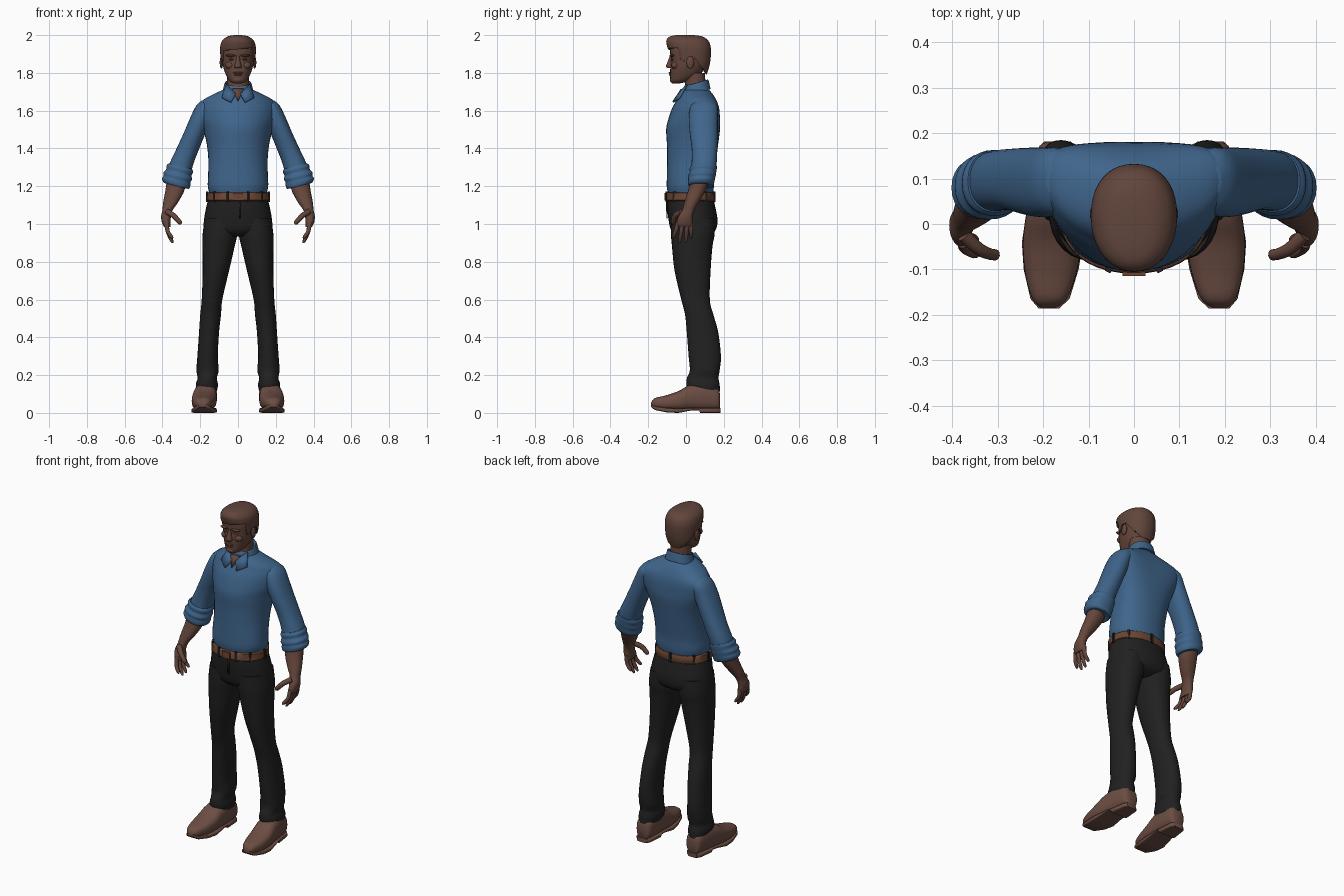
import bpy, bmesh, math
from mathutils import Vector

cube = bpy.data.objects.get("Cube")
if cube:
    bpy.data.objects.remove(cube, do_unlink=True)


def material(name, *rgb):
    mat = bpy.data.materials.new(name)
    mat.use_nodes = True
    mat.diffuse_color = (*rgb, 1)
    mat.node_tree.nodes["Principled BSDF"].inputs["Base Color"].default_value = (*rgb, 1)
    return mat


SKIN = material("brown skin", .13, .062, .045)
HAIR = material("brown hair", .12, .06, .045)
SHIRT = material("blue cotton", .05, .13, .26)
TROUSERS = material("black cloth", .015, .015, .015)
BELT = material("belt leather", .15, .06, .032)
SHOE = material("shoe leather", .15, .075, .056)
parts = []


def finish(name, bm, mat, mirror=False):
    bmesh.ops.recalc_face_normals(bm, faces=bm.faces)
    mesh = bpy.data.meshes.new(name)
    bm.to_mesh(mesh)
    bm.free()
    mesh.materials.append(mat)
    obj = bpy.data.objects.new(name, mesh)
    bpy.context.collection.objects.link(obj)
    if mirror:
        obj.modifiers.new("mirror", "MIRROR").use_mirror_merge = False
    parts.append(obj)
    return obj


def smooth_rows(rows, steps):
    """Catmull-Rom interpolation between section rows."""
    vectors = [Vector(row) for row in rows]
    padded = [vectors[0]] + vectors + [vectors[-1]]
    result = []
    for a, b, c, d in zip(padded, padded[1:], padded[2:], padded[3:]):
        for i in range(steps):
            t = i / steps
            result.append(b + (c - a) * (t / 2) + (a * 2 - b * 5 + c * 4 - d) * (t * t / 2)
                          + (b * 3 - a - c * 3 + d) * (t ** 3 / 2))
    return result + [vectors[-1]]


def loft(name, rows, mat, mirror=False, axis="z", power=2.2, steps=4, sides=28, warp=None):
    """Skin rounded sections; a row is (a min, a max, b min, b max, position on axis)."""
    bm = bmesh.new()
    rings = []
    for a0, a1, b0, b1, t in smooth_rows(rows, steps):
        ring = []
        for i in range(sides):
            angle = math.tau * i / sides
            c, s = math.cos(angle), math.sin(angle)
            a = (a0 + a1) / 2 + (a1 - a0) / 2 * math.copysign(abs(c) ** (2 / power), c)
            b = (b0 + b1) / 2 + (b1 - b0) / 2 * math.copysign(abs(s) ** (2 / power), s)
            co = Vector((a, b, t) if axis == "z" else (a, t, b))
            ring.append(bm.verts.new(warp(co) if warp else co))
        rings.append(ring)
    for low, high in zip(rings, rings[1:]):
        for i in range(sides):
            j = (i + 1) % sides
            bm.faces.new((low[i], low[j], high[j], high[i]))
    bm.faces.new(rings[0])
    bm.faces.new(rings[-1])
    return finish(name, bm, mat, mirror)


def centred(rows):
    return [(-half, half, *rest) for half, *rest in rows]


def blob(name, place, size, mat, mirror=False):
    bm = bmesh.new()
    bmesh.ops.create_uvsphere(bm, u_segments=16, v_segments=10, radius=1)
    bmesh.ops.scale(bm, vec=size, verts=bm.verts)
    bmesh.ops.translate(bm, vec=place, verts=bm.verts)
    return finish(name, bm, mat, mirror)


def plate(name, points, mat, mirror=False, thick=.006):
    bm = bmesh.new()
    bm.faces.new([bm.verts.new(p) for p in points])
    obj = finish(name, bm, mat, mirror)
    solid = obj.modifiers.new("thickness", "SOLIDIFY")
    solid.thickness, solid.offset = thick, 0
    return obj


def box(name, place, size, mat, turn=0):
    bm = bmesh.new()
    bmesh.ops.create_cube(bm, size=1)
    bmesh.ops.scale(bm, vec=size, verts=bm.verts)
    obj = finish(name, bm, mat)
    obj.location = place
    obj.rotation_euler.z = turn
    return obj


def finger(name, points, radius):
    """Tapered round tube through the joints."""
    rows = smooth_rows(points, 3)
    bm = bmesh.new()
    rings = []
    for k, p in enumerate(rows):
        tangent = (rows[min(k + 1, len(rows) - 1)] - rows[max(k - 1, 0)]).normalized()
        u = tangent.cross(Vector((0, 1, .3))).normalized()
        v = tangent.cross(u)
        r = radius * (1 - .3 * k / len(rows)) * (.5 if k == len(rows) - 1 else 1)
        rings.append([bm.verts.new(p + (u * math.cos(q) + v * math.sin(q)) * r)
                      for q in (math.tau * i / 10 for i in range(10))])
    for low, high in zip(rings, rings[1:]):
        for i in range(10):
            j = (i + 1) % 10
            bm.faces.new((low[i], low[j], high[j], high[i]))
    bm.faces.new(rings[0])
    bm.faces.new(rings[-1])
    finish(name, bm, SKIN, True)


# Head, neck and face
loft("head", centred([(.022, -.074, -.03, 1.745), (.045, -.082, .02, 1.758), (.064, -.084, .075, 1.79),
                      (.078, -.083, .1, 1.83), (.085, -.08, .118, 1.87), (.088, -.084, .122, 1.91),
                      (.082, -.08, .115, 1.95), (.055, -.06, .085, 1.98)]), SKIN)
loft("neck", centred([(.07, -.02, .115, 1.68), (.058, -.005, .105, 1.73), (.058, -.01, .1, 1.8)]), SKIN)
loft("nose", centred([(.018, -.098, -.06, 1.825), (.019, -.106, -.06, 1.835),
                      (.012, -.097, -.06, 1.86), (.009, -.086, -.06, 1.89)]), SKIN, sides=12)
blob("upper_lip", (0, -.083, 1.801), (.026, .009, .005), SKIN)
blob("lower_lip", (0, -.081, 1.791), (.022, .01, .006), SKIN)
blob("chin", (0, -.07, 1.763), (.026, .016, .016), SKIN)
blob("brows", (.036, -.074, 1.892), (.028, .013, .007), HAIR, True)
blob("eyes", (.034, -.071, 1.872), (.015, .009, .006), SKIN, True)
blob("cheeks", (.042, -.058, 1.84), (.026, .02, .02), SKIN, True)
blob("ears", (.088, .022, 1.855), (.009, .02, .033), SKIN, True)


# Hair, trimmed to a hairline that drops from brow to nape
def hairline(co):
    if co.y < -.035:
        low = 1.925 + .1 * co.x
    elif co.y < 0:
        low = 1.86
    else:
        low = 1.89 - max(0, co.y - .04) * 1.5
    co.z = max(co.z, low)
    return co


loft("hair", centred([(.076, -.07, .106, 1.78), (.09, -.08, .125, 1.84), (.094, -.088, .132, 1.9),
                      (.094, -.1, .13, 1.94), (.083, -.104, .117, 1.972), (.055, -.085, .085, 1.993),
                      (.02, -.05, .04, 2)]), HAIR, sides=40, warp=hairline)


# Shirt body, with the shoulders swept back
def sweep(co):
    rise = min(1, max(0, (co.z - 1.25) / .25)) * min(1, max(0, (1.74 - co.z) / .1))
    co.y += .05 * rise * min(1, (co.x / .2) ** 2)
    return co


loft("shirt", centred([(.15, -.095, .142, 1.16), (.16, -.102, .148, 1.2), (.158, -.101, .15, 1.26),
                       (.157, -.1, .16, 1.34), (.165, -.101, .17, 1.42), (.183, -.105, .18, 1.5),
                       (.2, -.095, .18, 1.55), (.208, -.075, .175, 1.61), (.19, -.052, .162, 1.652),
                       (.13, -.035, .142, 1.687), (.08, -.018, .122, 1.71)]),
     SHIRT, sides=40, warp=sweep)


# Collar band and flaps
def tilt(co):
    co.z += (co.y - .05) * .3
    return co


loft("collar", centred([(.085, -.02, .13, 1.69), (.078, -.015, .125, 1.715), (.07, -.004, .117, 1.745),
                        (.064, .004, .108, 1.738)]), SHIRT, warp=tilt)
plate("collar_flaps", [(.062, .005, 1.738), (.01, -.038, 1.69), (.038, -.069, 1.645), (.085, -.035, 1.668)],
      SHIRT, True, .01)
plate("open_neck", [(-.03, -.026, 1.715), (.03, -.026, 1.715), (0, -.06, 1.65)], SKIN)

# Sleeves with rolled cuffs
loft("sleeves", [(.13, .19, .06, .13, 1.655), (.12, .222, .025, .165, 1.625), (.14, .254, .015, .168, 1.56),
                 (.172, .288, .02, .168, 1.48), (.205, .325, .03, .166, 1.4), (.232, .358, .03, .163, 1.33),
                 (.25, .38, .025, .155, 1.27)], SHIRT, True)


def cuff_tilt(co):
    co.z += (co.x - .32) * .25
    return co


cuff = [(.243, .366, .026, .163, 1.31), (.238, .378, .018, .163, 1.295), (.246, .38, .02, .16, 1.275),
        (.244, .394, .01, .157, 1.255), (.252, .394, .012, .153, 1.237), (.252, .402, .01, .15, 1.22),
        (.262, .392, .015, .142, 1.2), (.285, .37, .04, .12, 1.203)]
loft("rolled_cuffs", cuff, SHIRT, True, steps=3, warp=cuff_tilt)

# Forearms, palms and fingers
loft("forearms", [(.275, .375, .03, .13, 1.25), (.283, .384, .012, .105, 1.18), (.317, .396, -.008, .068, 1.115),
                  (.345, .4, -.02, .045, 1.075), (.355, .407, -.04, .035, 1.04), (.358, .402, -.05, .034, 1.005),
                  (.358, .392, -.045, .032, .985)], SKIN, True)
for name, y, end, low in (("index", -.041, -.07, .925), ("middle", -.017, -.034, .9),
                          ("ring", .006, .0, .902), ("little", .026, .028, .925)):
    finger(name + "_fingers", [(.378, y, 1.01), (.372, (y + end) / 2, .96), (.345, end, low)], .0125)
finger("thumbs", [(.375, -.025, 1.065), (.342, -.055, 1.045), (.318, -.066, 1.02), (.3, -.068, 1.0)], .016)

# Trousers
loft("trouser_seat", centred([(.152, -.1, .142, 1.15), (.168, -.1, .155, 1.09), (.18, -.092, .167, 1.02),
                              (.175, -.078, .155, .965), (.1, -.045, .11, .935)]), TROUSERS)
loft("trouser_legs", [(.01, .175, -.08, .15, 1.03), (.004, .187, -.08, .152, .95), (.018, .188, -.074, .14, .88),
                      (.048, .187, -.06, .13, .75), (.083, .192, -.025, .126, .6), (.09, .2, -.005, .145, .52),
                      (.1, .206, .004, .17, .43), (.107, .215, .014, .185, .3), (.102, .22, .02, .178, .225),
                      (.112, .214, .005, .172, .185), (.106, .223, .002, .178, .15), (.112, .218, .01, .18, .112)],
     TROUSERS, True)
plate("fly_seam", [(.004, -.104, 1.12), (.012, -.104, 1.12), (.012, -.1, 1.03), (.004, -.1, 1.03)], TROUSERS)

# Belt with buckle and loops
loft("belt", centred([(.16, -.105, .148, 1.122), (.165, -.109, .151, 1.126), (.163, -.108, .15, 1.164),
                      (.158, -.104, .147, 1.168)]), BELT, steps=1, sides=40)
box("buckle", (0, -.109, 1.145), (.05, .012, .04), BELT)
for k, degrees in enumerate((40, 70, 110, 140, 180, 220, 270, 320, 0)):
    if degrees == 270:
        degrees = 90 - 180 + 180 * 1  # centre back
    angle = math.radians(degrees)
    back = k > 4
    x = .163 * math.cos(angle)
    y = .021 + (.129 if back else -.129) * abs(math.sin(angle))
    box(f"belt_loop_{k}", (x, y, 1.145), (.014, .012, .056), TROUSERS,
        math.atan2(y - .021, x) + math.pi / 2)

# Shoes with heeled soles
loft("shoes", [(.172, .205, .035, .055, -.184), (.148, .224, .025, .078, -.165), (.127, .24, .015, .092, -.11),
               (.115, .245, .012, .115, -.04), (.112, .238, .012, .148, .02), (.112, .226, .012, .16, .1),
               (.12, .212, .015, .135, .165), (.14, .195, .025, .1, .18)], SHOE, True, "y", 2.6)
loft("soles", [(.165, .21, .032, .045, -.186), (.142, .228, .015, .036, -.165), (.122, .243, .002, .026, -.1),
               (.112, .247, .0, .024, -.04), (.115, .235, .014, .026, .035), (.114, .226, .014, .026, .07),
               (.114, .226, .0, .026, .074), (.122, .213, .0, .026, .165), (.14, .198, .0, .026, .182)],
     SHOE, True, "y", 6, steps=1)

# Smooth shading with crisp edges
bpy.ops.object.select_all(action="DESELECT")
for obj in parts:
    obj.select_set(True)
bpy.context.view_layer.objects.active = parts[0]
bpy.ops.object.shade_smooth_by_angle(angle=math.radians(45))
